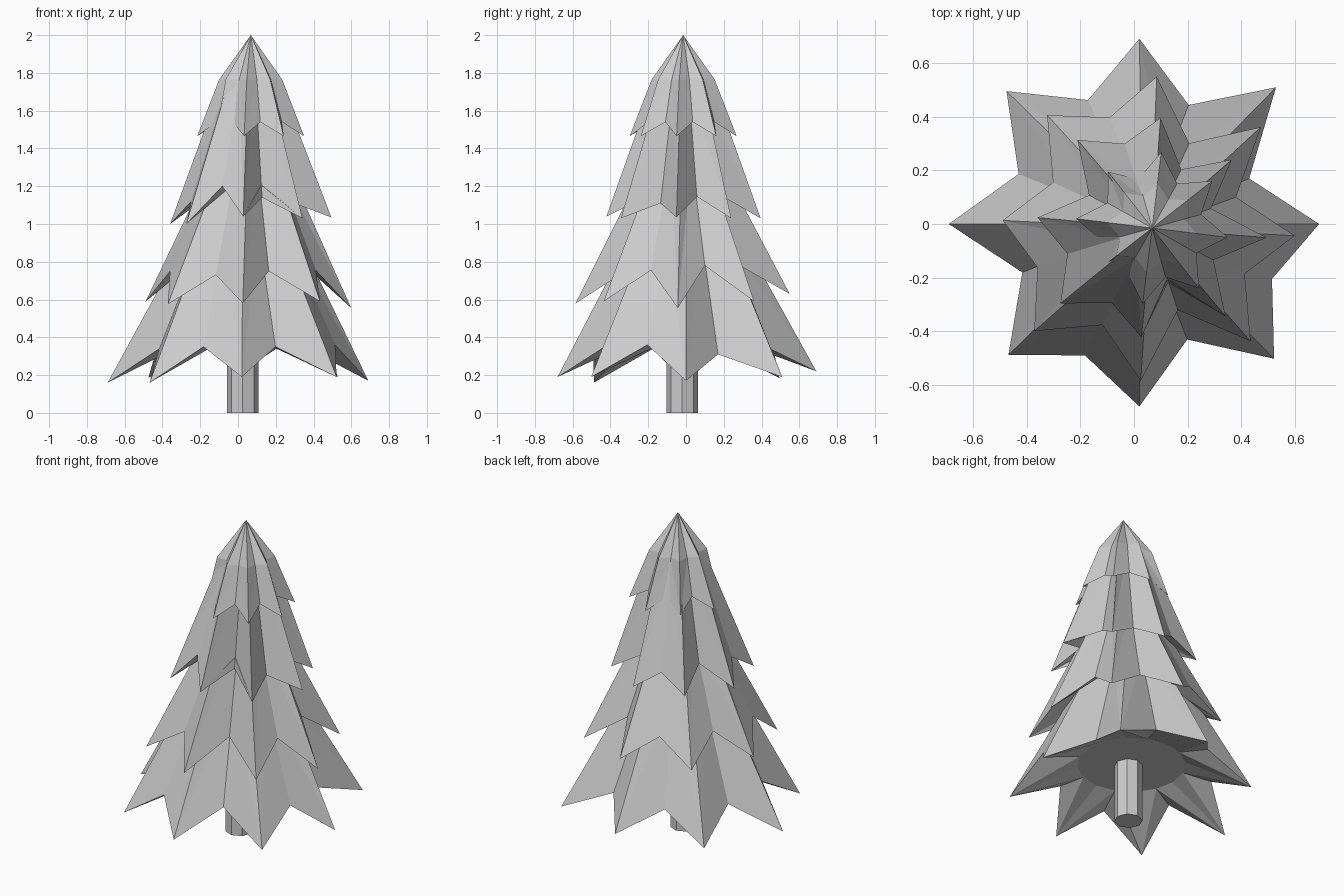
import bpy, bmesh
from math import sin, cos, pi, radians

cube = bpy.data.objects.get("Cube")
if cube:
    bpy.data.objects.remove(cube, do_unlink=True)

grey = bpy.data.materials.new("plain grey")
grey.use_nodes = True
colour = (0.6, 0.6, 0.6, 1)
grey.diffuse_color = colour
grey.node_tree.nodes["Principled BSDF"].inputs["Base Color"].default_value = colour
POINTS = 8


def finish(bm, name):
    bmesh.ops.recalc_face_normals(bm, faces=bm.faces)
    mesh = bpy.data.meshes.new(name)
    bm.to_mesh(mesh)
    bm.free()
    mesh.materials.append(grey)
    bpy.context.collection.objects.link(bpy.data.objects.new(name, mesh))


def ring(bm, centre, tips, valleys, tip_z, valley_z, turn):
    """Star outline alternating tips and valleys, counter-clockwise from +x."""
    verts = []
    for i in range(2 * POINTS):
        a = radians(turn) + pi * i / POINTS
        radii, heights = (valleys, valley_z) if i % 2 else (tips, tip_z)
        r = radii[i // 2]
        verts.append(bm.verts.new((centre[0] + r * cos(a), centre[1] + r * sin(a),
                                   heights[i // 2])))
    return verts


def bridge(bm, low, high):
    # triangles keep every ridge and valley crease crisp
    for i in range(len(low)):
        j = (i + 1) % len(low)
        if i % 2:
            bm.faces.new((low[i], low[j], high[i]))
            bm.faces.new((low[j], high[j], high[i]))
        else:
            bm.faces.new((low[i], low[j], high[j]))
            bm.faces.new((low[i], high[j], high[i]))


def even(value):
    return [value] * POINTS


def tier(name, centre, tips, valleys, tip_z, valley_z, turn, knee, apex):
    bm = bmesh.new()
    rim = ring(bm, centre, tips, valleys, tip_z, valley_z, turn)
    # shoulder ring keeps the star shape of the rim, softened a little
    kx, ky, kz, kr = knee
    notches = [kr * 1.1 * v / tips[0] for v in valleys]
    top = ring(bm, (kx, ky), even(kr), notches, even(kz), even(kz), turn)
    r = even(tips[0] * 0.47)
    roof = even(valley_z[0] + 0.06)
    under = ring(bm, centre, r, r, roof, roof, turn)
    bridge(bm, rim, top)
    bridge(bm, rim, under)
    bm.faces.new(under)
    peak = bm.verts.new(apex)
    for i in range(len(top)):
        bm.faces.new((top[i], top[(i + 1) % len(top)], peak))
    finish(bm, name)


# Foliage tiers, bottom to top
tier("bottom_branches", (0.02, 0),
     [0.67, 0.72, 0.69, 0.7, 0.71, 0.69, 0.68, 0.71],
     [0.443, 0.48, 0.5, 0.487, 0.472, 0.53, 0.466, 0.535],
     [0.17, 0.19, 0.22, 0.185, 0.16, 0.16, 0.19, 0.19],
     [0.31, 0.34, 0.34, 0.34, 0.34, 0.35, 0.35, 0.36],
     0, (0.026, 0, 0.95, 0.285), (0.04, 0, 1.25))

tier("lower_branches", (0.055, -0.015),
     [0.545, 0.562, 0.565, 0.566, 0.545, 0.574, 0.57, 0.567],
     [0.345, 0.35, 0.437, 0.395, 0.44, 0.4, 0.324, 0.396],
     [0.555, 0.59, 0.63, 0.61, 0.59, 0.575, 0.58, 0.59],
     [0.78, 0.77, 0.76, 0.76, 0.75, 0.73, 0.75, 0.755],
     -3, (0.06, -0.015, 1.35, 0.185), (0.06, -0.015, 1.6))

tier("upper_branches", (0.063, -0.013),
     [0.433, 0.393, 0.41, 0.426, 0.424, 0.44, 0.41, 0.433],
     [0.235, 0.244, 0.327, 0.26, 0.326, 0.317, 0.214, 0.263],
     [1.035, 1.03, 1.03, 1.02, 1.0, 1.0, 1.04, 1.03],
     [1.145, 1.14, 1.12, 1.14, 1.12, 1.2, 1.14, 1.11],
     -5, (0.067, -0.015, 1.74, 0.157), (0.068, -0.015, 1.93))

crown_tips = even(0.285)
crown_tips[3], crown_tips[5] = 0.265, 0.235
tier("crown", (0.067, -0.015), crown_tips, even(0.19), even(1.465), even(1.54),
     -7, (0.067, -0.015, 1.765, 0.168), (0.068, -0.015, 2.0))

# Trunk
bm = bmesh.new()
bmesh.ops.create_cone(bm, cap_ends=True, segments=8, radius1=0.083, radius2=0.083, depth=0.5)
bmesh.ops.translate(bm, verts=bm.verts, vec=(0.025, -0.02, 0.25))
finish(bm, "trunk")
